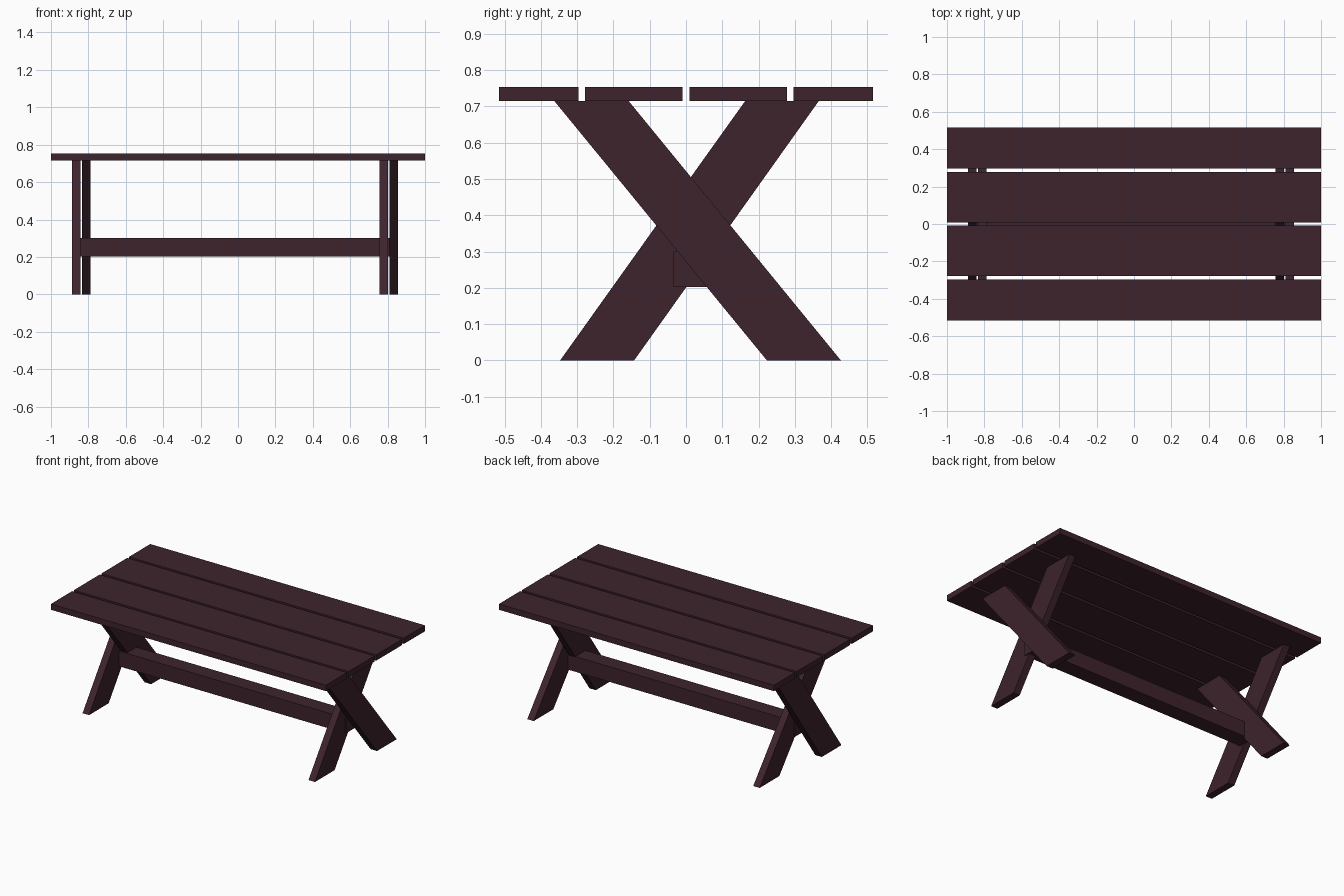
import bpy

if "Cube" in bpy.data.objects:
    bpy.data.objects.remove(bpy.data.objects["Cube"])

wood = bpy.data.materials.new("dark plum wood")
wood.diffuse_color = (0.048, 0.017, 0.026, 1)
wood.use_nodes = True
wood.node_tree.nodes["Principled BSDF"].inputs["Base Color"].default_value = wood.diffuse_color


def prism(name, profile, x0, x1):
    """Extrude a (y, z) outline, listed counter-clockwise, from x0 to x1."""
    n = len(profile)
    verts = [(x, y, z) for x in (x0, x1) for y, z in profile]
    faces = [tuple(reversed(range(n))), tuple(range(n, 2 * n))]
    faces += [(i, (i + 1) % n, (i + 1) % n + n, i + n) for i in range(n)]
    mesh = bpy.data.meshes.new(name)
    mesh.from_pydata(verts, [], faces)
    mesh.materials.append(wood)
    obj = bpy.data.objects.new(name, mesh)
    bpy.context.collection.objects.link(obj)
    return obj


def board(name, y0, y1, z0, z1, x0, x1):
    return prism(name, [(y0, z0), (y1, z0), (y1, z1), (y0, z1)], x0, x1)


TOP, UNDER = 0.753, 0.715

# Table top: two wide inner planks and two narrower outer planks
for i, (y0, y1) in enumerate([(-0.516, -0.296), (-0.278, -0.009),
                              (0.009, 0.278), (0.296, 0.516)]):
    board(f"top_plank_{i + 1}", y0, y1, UNDER, TOP, -1, 1)

# Crossed legs: the two boards of each X sit side by side
rising = [(-0.347, 0), (-0.143, 0), (0.366, UNDER), (0.163, UNDER)]
falling = [(0.223, 0), (0.427, 0), (-0.158, UNDER), (-0.363, UNDER)]
for side, x in (("left", -0.888), ("right", 0.756)):
    prism(f"{side}_leg_rising", rising, x, x + 0.047)
    prism(f"{side}_leg_falling", falling, x + 0.053, x + 0.100)

# Stretcher beam joining the two leg pairs
board("stretcher_beam", -0.035, 0.07, 0.202, 0.302, -0.842, 0.809)
